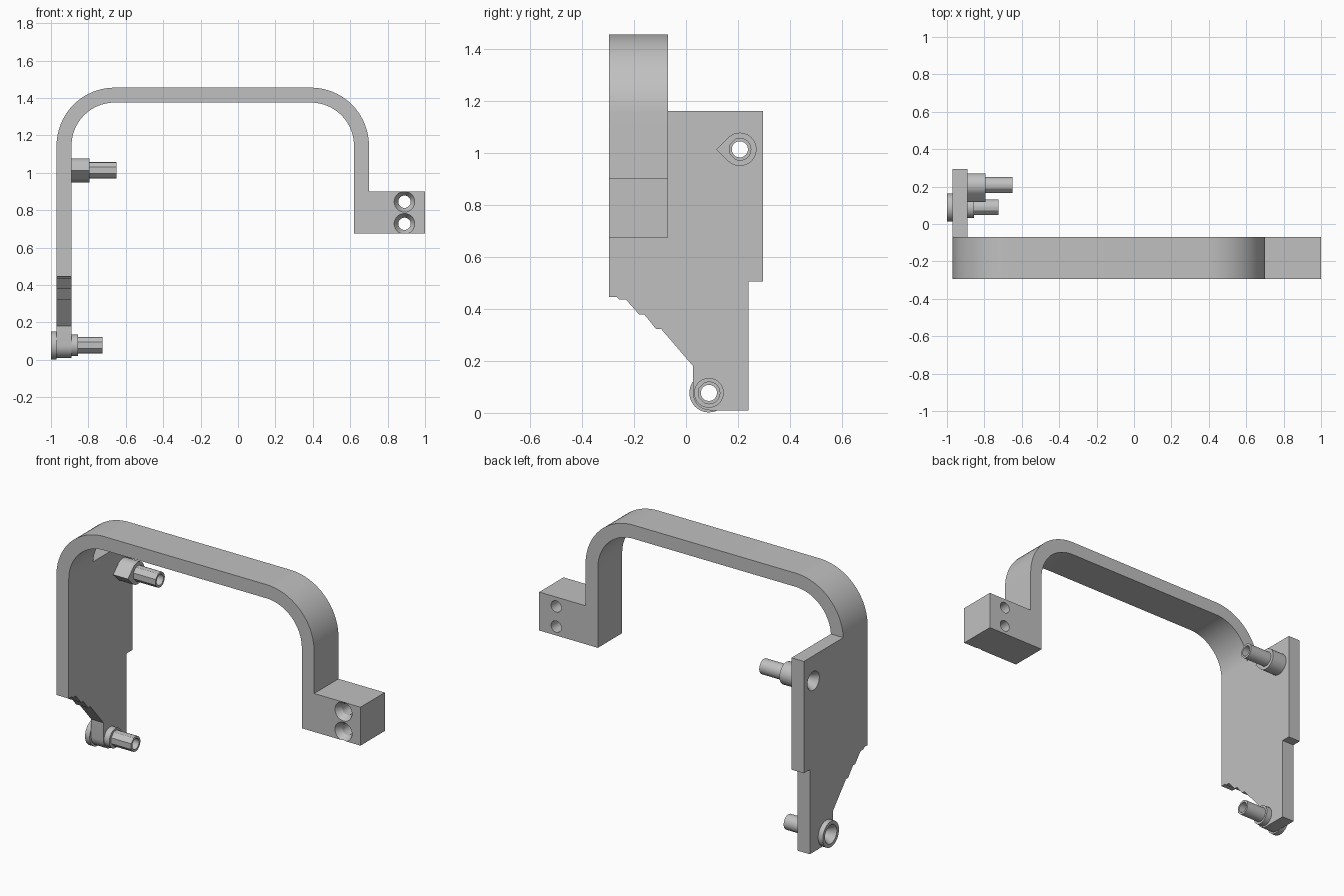
import bpy
import bmesh
from math import cos, sin, radians

cube = bpy.data.objects.get("Cube")
if cube:
    bpy.data.objects.remove(cube)

grey = bpy.data.materials.new("plain grey")
grey.use_nodes = True
grey.diffuse_color = (0.53, 0.53, 0.53, 1)
grey.node_tree.nodes["Principled BSDF"].inputs["Base Color"].default_value = (0.53, 0.53, 0.53, 1)


def loft(name, axis, sections):
    """Solid through outlines [(position, points)] stacked along x or y."""
    bm = bmesh.new()
    rings = []
    for pos, points in sections:
        rings.append([bm.verts.new((pos, a, b) if axis == "x" else (a, pos, b))
                      for a, b in points])
    for low, high in zip(rings, rings[1:]):
        for i in range(len(low)):
            j = (i + 1) % len(low)
            bm.faces.new((low[i], low[j], high[j], high[i]))
    bm.faces.new(rings[0])
    bm.faces.new(rings[-1])
    bmesh.ops.recalc_face_normals(bm, faces=bm.faces)
    mesh = bpy.data.meshes.new(name)
    bm.to_mesh(mesh)
    bm.free()
    mesh.materials.append(grey)
    obj = bpy.data.objects.new(name, mesh)
    bpy.context.collection.objects.link(obj)
    return obj


def arc(center, r, start, end, steps):
    angles = [radians(start + (end - start) * i / steps) for i in range(steps + 1)]
    return [(center[0] + r * cos(t), center[1] + r * sin(t)) for t in angles]


def circle(center, r):
    return arc(center, r, 0, 352.5, 47)


def countersink(axis, center, start, depth, wide, narrow, end):
    """Cutter for a through hole with a conical mouth."""
    slope = (wide - narrow) / depth
    lead = 0.01
    cutter = loft("hole_cutter", axis, [
        (start - lead, circle(center, wide + slope * lead)),
        (start + depth, circle(center, narrow)),
        (end, circle(center, narrow))])
    cutter.hide_render = True
    return cutter


def finish(obj, cutters=()):
    bpy.ops.object.select_all(action="DESELECT")
    bpy.context.view_layer.objects.active = obj
    obj.select_set(True)
    for cutter in cutters:
        mod = obj.modifiers.new("hole", "BOOLEAN")
        mod.operation = "DIFFERENCE"
        mod.solver = "EXACT"
        mod.object = cutter
        bpy.ops.object.modifier_apply(modifier=mod.name)
    bpy.ops.object.shade_smooth_by_angle(angle=radians(30))


FRONT, BACK = -0.295, -0.07
OUT, IN = -0.97, -0.89
left, right = (-0.66, 1.145), (0.39, 1.145)
upper, lower = (0.207, 1.013), (0.088, 0.077)

# Arched strap ending in the mounting block
outline = (arc(left, 0.31, 180, 90, 20) + arc(right, 0.31, 90, 0, 20)
           + [(0.70, 0.90), (1.0, 0.90), (1.0, 0.675), (0.62, 0.675)]
           + arc(right, 0.23, 0, 90, 20) + arc(left, 0.23, 90, 180, 20))
strap = loft("arched_strap", "y", [(FRONT, outline), (BACK, outline)])
block_cutters = [countersink("y", (0.89, z), FRONT, 0.035, 0.055, 0.033, 0)
                 for z in (0.727, 0.845)]
finish(strap, block_cutters)

# Side plate with its stepped lower edge
outline = ([(FRONT, 1.145), (FRONT, 0.445), (-0.265, 0.445), (-0.255, 0.435),
            (-0.23, 0.435), (-0.18, 0.378), (-0.16, 0.378), (-0.115, 0.322),
            (-0.095, 0.322), (0.027, 0.18)]
           + arc((0.092, 0.075), 0.065, 180, 270, 8)
           + [(0.24, 0.01), (0.24, 0.505), (0.295, 0.505), (0.295, 1.16),
              (BACK, 1.16), (BACK, 1.145)])
plate = loft("side_plate", "x", [(OUT, outline), (IN, outline)])
upper_cutter = countersink("x", upper, OUT, 0.04, 0.055, 0.031, -0.5)
lower_cutter = countersink("x", lower, -1.0, 0.04, 0.055, 0.031, -0.5)
finish(plate, [upper_cutter, lower_cutter])


# Tubes are round at the back and have flats toward the front
def tube(name, center, start, end, cutter):
    ring = arc(center, 0.044, -90, 90, 18) + arc(center, 0.044, 112.5, 247.5, 3)
    finish(loft(name, "x", [(start, ring), (end, ring)]), [cutter])


# Upper standoff with a teardrop base
drop = arc(upper, 0.064, -135, 135, 36) + [(upper[0] - 0.0905, upper[1])]
finish(loft("upper_base", "x", [(IN, drop), (-0.795, drop)]), [upper_cutter])
tube("upper_tube", upper, -0.795, -0.65, upper_cutter)

# Lower standoff with an outer collar
rim, base = circle(lower, 0.075), circle(lower, 0.057)
finish(loft("lower_collar", "x", [(-1.0, rim), (OUT, rim)]), [lower_cutter])
finish(loft("lower_base", "x", [(IN, base), (-0.855, base)]), [lower_cutter])
tube("lower_tube", lower, -0.855, -0.725, lower_cutter)

for cutter in block_cutters + [upper_cutter, lower_cutter]:
    bpy.data.objects.remove(cutter)
